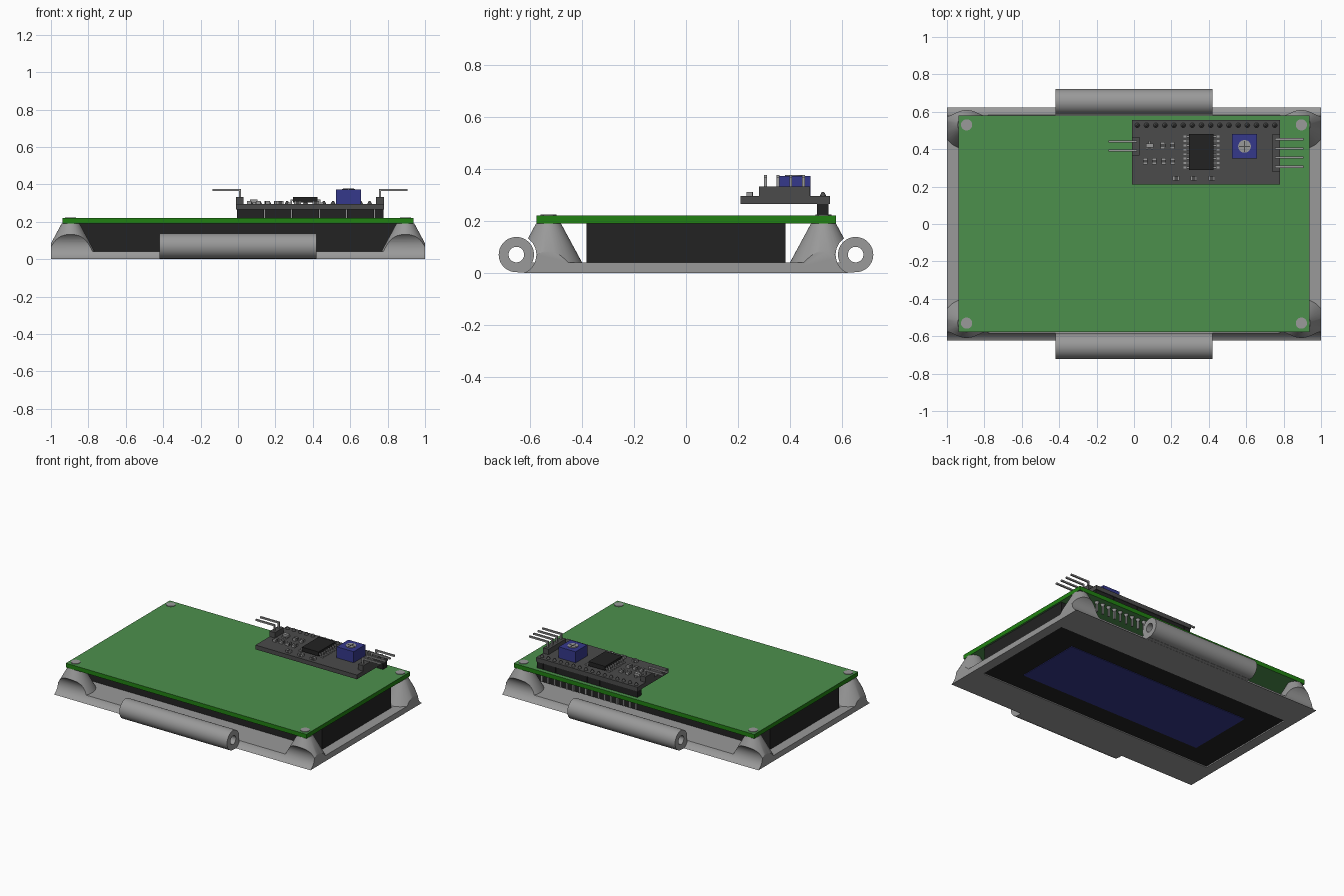
import bpy, bmesh, math
from mathutils import Matrix, Vector

cube = bpy.data.objects.get("Cube")
if cube:
    bpy.data.objects.remove(cube)


def material(name, r, g, b):
    m = bpy.data.materials.new(name)
    m.use_nodes = True
    m.diffuse_color = (r, g, b, 1)
    m.node_tree.nodes["Principled BSDF"].inputs["Base Color"].default_value = (r, g, b, 1)
    return m


GREY = material("light grey", 0.32, 0.32, 0.32)
DARK = material("dark grey", 0.07, 0.07, 0.07)
BLACK = material("black", 0.016, 0.016, 0.016)
BLUE = material("blue", 0.036, 0.04, 0.26)
MASK = material("board green", 0.073, 0.28, 0.073)
EDGE = material("board edge green", 0.015, 0.22, 0.006)


def add_box(bm, x0, x1, y0, y1, z0, z1):
    size = Matrix.Diagonal((x1 - x0, y1 - y0, z1 - z0, 1))
    mid = Matrix.Translation(((x0 + x1) / 2, (y0 + y1) / 2, (z0 + z1) / 2))
    bmesh.ops.create_cube(bm, size=1, matrix=mid @ size)


def add_cone(bm, start, end, r0, r1, sides=48):
    a, b = Vector(start), Vector(end)
    turn = (b - a).to_track_quat('Z', 'Y').to_matrix().to_4x4()
    bmesh.ops.create_cone(bm, cap_ends=True, segments=sides, radius1=r0, radius2=r1,
                          depth=(b - a).length, matrix=Matrix.Translation((a + b) / 2) @ turn)


def finish(name, bm, mat, smooth=False):
    mesh = bpy.data.meshes.new(name)
    bm.to_mesh(mesh)
    bm.free()
    ob = bpy.data.objects.new(name, mesh)
    bpy.context.collection.objects.link(ob)
    mesh.materials.append(mat)
    if smooth:
        shade(ob)
    return ob


def shade(ob):
    bpy.ops.object.select_all(action='DESELECT')
    ob.select_set(True)
    bpy.context.view_layer.objects.active = ob
    bpy.ops.object.shade_smooth_by_angle(angle=math.radians(30))


def boxes(name, mat, items):
    bm = bmesh.new()
    for item in items:
        add_box(bm, *item)
    return finish(name, bm, mat)


def cones(name, mat, items, smooth=True):
    bm = bmesh.new()
    for item in items:
        add_cone(bm, *item)
    return finish(name, bm, mat, smooth)


def combine(ob, tool, operation):
    mod = ob.modifiers.new("cut", 'BOOLEAN')
    mod.object, mod.operation, mod.solver = tool, operation, 'EXACT'
    tool.hide_render = True
    bpy.context.view_layer.objects.active = ob
    bpy.ops.object.modifier_apply(modifier=mod.name)
    bpy.data.objects.remove(tool)


SIGNS = (-1, 1)
CORNERS = [(sx, sy) for sx in SIGNS for sy in SIGNS]
POST_X, POST_Y = 0.895, 0.53
TUBE_Y, TUBE_Z = 0.654, 0.07

# Bezel frame: plate with window, corner posts and hinge clearance
frame = boxes("frame", GREY, [(-1, 1, -0.625, 0.625, 0, 0.04)])
combine(frame, boxes("window_cutter", GREY, [(-0.93, 0.93, -0.387, 0.387, -0.1, 0.1)]), 'DIFFERENCE')
for sx, sy in CORNERS:
    x, y = sx * POST_X, sy * POST_Y
    post = cones("post", GREY, [((x, y, 0.02), (x, y, 0.19), 0.14, 0.048)], False)
    combine(frame, post, 'UNION')
combine(frame, boxes("trim", GREY, [(-1, 1, -0.625, 0.625, -0.1, 0.5)]), 'INTERSECT')
for sx, sy in CORNERS:
    y = sy * TUBE_Y
    cut = cones("clearance", GREY, [((sx * 0.42, y, TUBE_Z), (sx * 1.1, y, TUBE_Z), 0.077, 0.077, 64)], False)
    combine(frame, cut, 'DIFFERENCE')
shade(frame)

# Hinge tubes with their webs
for side, sy in (("front", -1), ("back", 1)):
    y = sy * TUBE_Y
    tube = cones(side + "_hinge_tube", GREY,
                 [((-0.42, y, TUBE_Z), (0.42, y, TUBE_Z), 0.068, 0.068)], False)
    bore = cones("bore", GREY, [((-0.5, y, TUBE_Z), (0.5, y, TUBE_Z), 0.03, 0.03)], False)
    combine(tube, bore, 'DIFFERENCE')
    shade(tube)
    near, far = sorted((sy * 0.6, sy * 0.65))
    boxes(side + "_hinge_web", GREY, [(-0.42, 0.42, near, far, 0.001, 0.039)])

# Display block and screen
boxes("display_block", BLACK, [(-0.926, 0.926, -0.384, 0.384, 0.005, 0.19)])
boxes("screen", BLUE, [(-0.72, 0.72, -0.24, 0.24, 0.001, 0.008)])

# Main board, with the edge coloured by face direction
board = boxes("main_board", MASK, [(-0.938, 0.938, -0.577, 0.579, 0.19, 0.22)])
board.data.materials.append(EDGE)
for face in board.data.polygons:
    face.material_index = 0 if abs(face.normal.z) > 0.5 else 1

# Mounting pegs through the board
cones("mounting_pegs", GREY, [((sx * POST_X, sy * POST_Y, 0.18), (sx * POST_X, sy * POST_Y, 0.224), 0.03, 0.03)
                              for sx, sy in CORNERS])

# Header row between the two boards
PITCH = 0.049
row = [0.018 + PITCH * i for i in range(16)]
boxes("header_strip", BLACK, [(x - 0.024, x + 0.024, 0.505, 0.55, 0.22, 0.265) for x in row])
boxes("header_pins", GREY, [(x - 0.006, x + 0.006, 0.522, 0.534, 0.12, 0.2) for x in row])
cones("header_solder", DARK, [((x, 0.528, 0.293), (x, 0.528, 0.312), 0.014, 0.004, 12) for x in row])
cones("header_solder_below", GREY, [((x, 0.528, 0.192), (x, 0.528, 0.17), 0.017, 0.006, 12) for x in row])

# Adapter board
TOP = 0.295
boxes("adapter_board", DARK, [(-0.01, 0.78, 0.21, 0.555, 0.265, TOP)])

# Chip with gull-wing leads
boxes("chip", BLACK, [(0.295, 0.425, 0.29, 0.48, 0.302, 0.332)])
leads = []
for i in range(8):
    y = 0.302 + 0.0237 * i
    for sx in SIGNS:
        for a, b, z0, z1 in ((0.06, 0.078, 0.31, 0.318), (0.072, 0.08, TOP, 0.318), (0.072, 0.096, TOP, 0.302)):
            x0, x1 = sorted((0.36 + sx * a, 0.36 + sx * b))
            leads.append((x0, x1, y - 0.005, y + 0.005, z0, z1))
boxes("chip_leads", GREY, leads)

# Trimmer with slotted screw
boxes("trimmer", BLUE, [(0.525, 0.657, 0.35, 0.48, TOP, 0.373)])
cones("trimmer_screw", GREY, [((0.591, 0.415, 0.37), (0.591, 0.415, 0.376), 0.034, 0.034, 32)])
boxes("screw_slots", DARK, [(0.562, 0.62, 0.412, 0.418, 0.372, 0.377),
                            (0.588, 0.594, 0.386, 0.444, 0.372, 0.377)])


# Right-angle connectors
def connector(name, x0, x1, stem, tip, rows):
    boxes(name + "_block", DARK, [(x0, x1, y - 0.025, y + 0.025, TOP, 0.333) for y in rows])
    r = 0.0055
    reach = sorted((stem, tip))
    boxes(name + "_pins", GREY,
          [(stem - r, stem + r, y - r, y + r, TOP, 0.376) for y in rows] +
          [(reach[0], reach[1], y - r, y + r, 0.365, 0.376) for y in rows])


connector("left_connector", 0.738, 0.78, 0.76, 0.905, [0.306 + PITCH * i for i in range(4)])
connector("right_connector", -0.01, 0.03, 0.01, -0.135, [0.392, 0.441])

# Small surface-mount parts: pale ends around a dark body
ends, bodies = [], []
upright = [(0.155, 0.42), (0.205, 0.42)] + [(0.06 + 0.049 * i, 0.335) for i in range(4)]
for x, y in upright:
    ends.append((x - 0.012, x + 0.012, y - 0.018, y + 0.018, TOP, 0.311))
    bodies.append((x - 0.0125, x + 0.0125, y - 0.007, y + 0.007, TOP, 0.312))
for x in (0.225, 0.32, 0.415):
    ends.append((x - 0.018, x + 0.018, 0.233, 0.257, TOP, 0.311))
    bodies.append((x - 0.009, x + 0.009, 0.2325, 0.2575, TOP, 0.312))
boxes("part_ends", GREY, ends)
boxes("part_bodies", DARK, bodies)

# Transistor
boxes("transistor", GREY, [(0.063, 0.103, 0.408, 0.43, 0.3, 0.32), (0.077, 0.089, 0.43, 0.445, TOP, 0.306),
                           (0.065, 0.075, 0.398, 0.41, TOP, 0.306), (0.091, 0.101, 0.398, 0.41, TOP, 0.306)])
